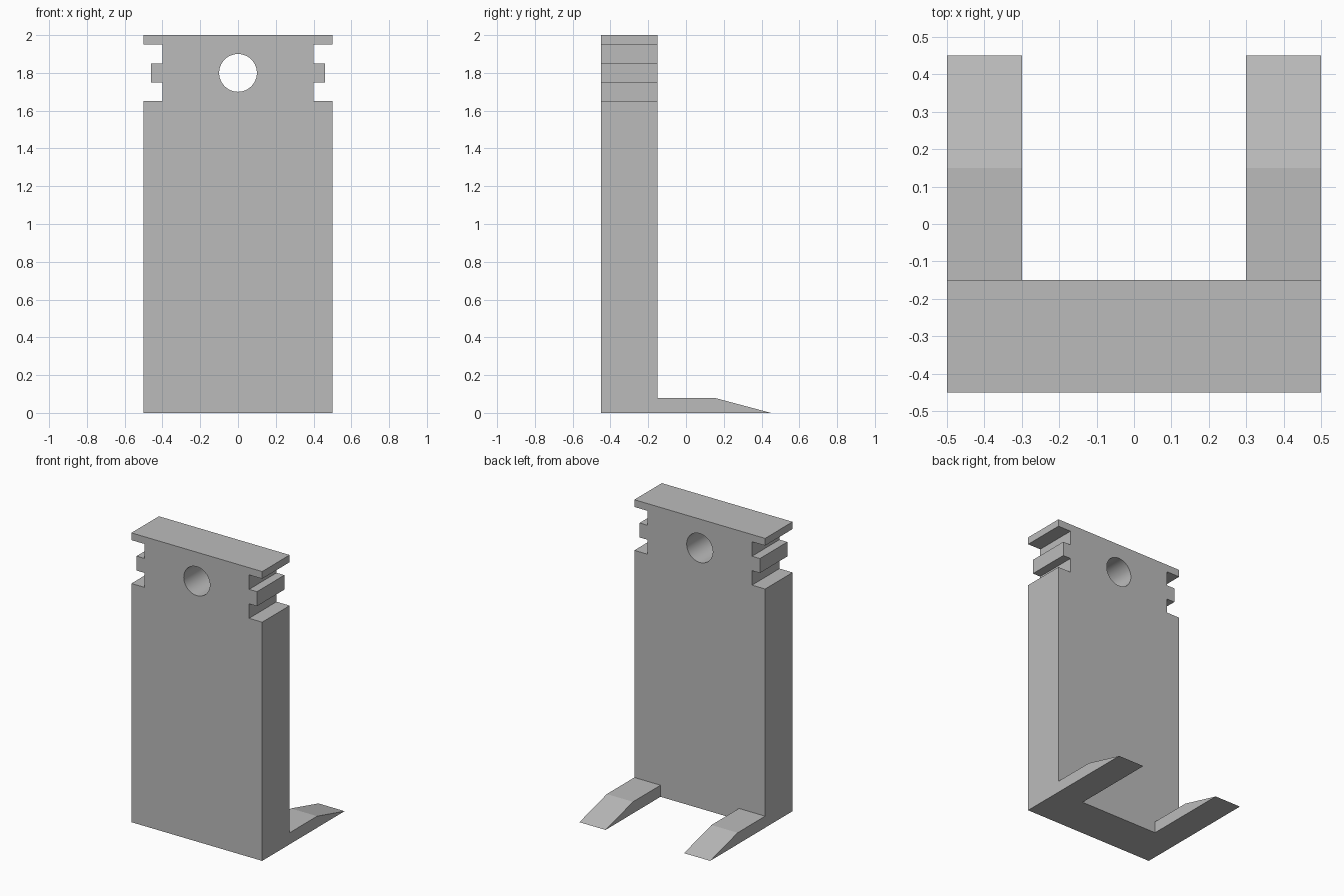
import bpy
import bmesh
import math

default_cube = bpy.data.objects.get("Cube")
if default_cube:
    bpy.data.objects.remove(default_cube, do_unlink=True)

# Single plain grey material
grey = bpy.data.materials.new("plain grey")
grey.use_nodes = True
grey.diffuse_color = (0.5, 0.5, 0.5, 1)
grey.node_tree.nodes["Principled BSDF"].inputs["Base Color"].default_value = (0.5, 0.5, 0.5, 1)


def extruded(name, points, offset):
    """Make a solid by sweeping a flat outline along an offset."""
    bm = bmesh.new()
    face = bm.faces.new([bm.verts.new(p) for p in points])
    swept = bmesh.ops.extrude_face_region(bm, geom=[face])["geom"]
    verts = [g for g in swept if isinstance(g, bmesh.types.BMVert)]
    bmesh.ops.translate(bm, verts=verts, vec=offset)
    bmesh.ops.recalc_face_normals(bm, faces=bm.faces)
    mesh = bpy.data.meshes.new(name)
    bm.to_mesh(mesh)
    bm.free()
    mesh.materials.append(grey)
    obj = bpy.data.objects.new(name, mesh)
    bpy.context.collection.objects.link(obj)
    return obj


FRONT, BACK = -0.45, -0.15

# Upright plate with notched upper edges
half = [(0.5, 0), (0.5, 1.65), (0.4, 1.65), (0.4, 1.75), (0.46, 1.75),
        (0.46, 1.85), (0.4, 1.85), (0.4, 1.95), (0.5, 1.95), (0.5, 2)]
outline = half + [(-x, z) for x, z in reversed(half)]
plate = extruded("upright_plate", [(x, FRONT, z) for x, z in outline],
                 (0, BACK - FRONT, 0))

# Round hole through the plate
bpy.ops.mesh.primitive_cylinder_add(vertices=48, radius=0.1, depth=1,
                                    location=(0, -0.3, 1.8),
                                    rotation=(math.pi / 2, 0, 0))
cutter = bpy.context.object
cutter.name = "hole_cutter"
cutter.hide_render = True
cutter.data.materials.append(grey)
cut = plate.modifiers.new("hole", "BOOLEAN")
cut.operation = "DIFFERENCE"
cut.solver = "EXACT"
cut.object = cutter
bpy.ops.object.select_all(action="DESELECT")
plate.select_set(True)
bpy.context.view_layer.objects.active = plate
bpy.ops.object.modifier_apply(modifier=cut.name)
bpy.data.objects.remove(cutter, do_unlink=True)
bpy.ops.object.shade_smooth_by_angle(angle=math.radians(30))

# Two tapered feet reaching backwards
foot_profile = [(BACK, 0), (0.45, 0), (0.15, 0.08), (BACK, 0.08)]
for name, x in (("left_foot", 0.3), ("right_foot", -0.5)):
    extruded(name, [(x, y, z) for y, z in foot_profile], (0.2, 0, 0))
